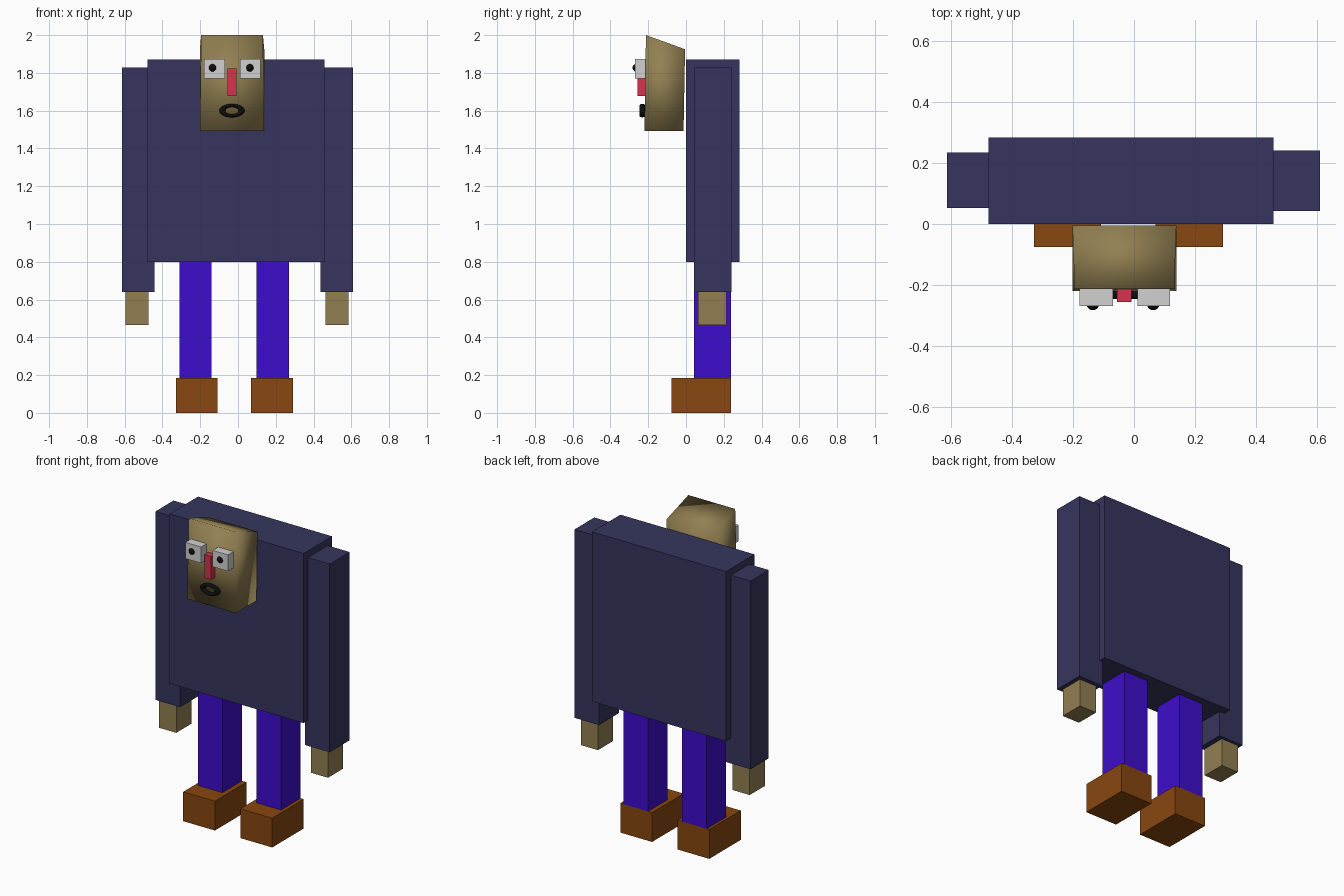
import bpy, bmesh, math
from mathutils import Vector

if "Cube" in bpy.data.objects:
    bpy.data.objects.remove(bpy.data.objects["Cube"])


def material(name, rgb):
    m = bpy.data.materials.new(name)
    m.diffuse_color = (*rgb, 1)
    m.use_nodes = True
    m.node_tree.nodes["Principled BSDF"].inputs["Base Color"].default_value = m.diffuse_color
    return m


NAVY = material("navy cloth", (0.037, 0.036, 0.112))
BLUE = material("bright blue", (0.048, 0.004, 0.61))
BROWN = material("brown leather", (0.246, 0.063, 0.005))
SKIN = material("tan skin", (0.287, 0.216, 0.084))
WHITE = material("eye white", (0.64, 0.64, 0.64))
RED = material("red nose", (0.665, 0.034, 0.076))
BLACK = material("black", (0.004, 0.004, 0.004))


def box(name, x, y, z, mat):
    """Box from (min, max) ranges on each axis."""
    bm = bmesh.new()
    bmesh.ops.create_cube(bm, size=1)
    for v in bm.verts:
        v.co = Vector([r[0] if c < 0 else r[1] for c, r in zip(v.co, (x, y, z))])
    mesh = bpy.data.meshes.new(name)
    bm.to_mesh(mesh)
    bm.free()
    mesh.materials.append(mat)
    ob = bpy.data.objects.new(name, mesh)
    bpy.context.collection.objects.link(ob)
    return ob


# Torso
box("torso", (-0.478, 0.458), (0.0, 0.284), (0.80, 1.87), NAVY)

# Sleeves, hands, legs and shoes
box("left_sleeve", (-0.614, -0.441), (0.053, 0.234), (0.64, 1.828), NAVY)
box("right_sleeve", (0.438, 0.61), (0.043, 0.241), (0.64, 1.828), NAVY)
for side, hand_x, leg_x, shoe_x in (
        ("left", (-0.595, -0.475), (-0.311, -0.139), (-0.329, -0.108)),
        ("right", (0.464, 0.584), (0.098, 0.27), (0.07, 0.292))):
    box(side + "_hand", hand_x, (0.063, 0.215), (0.465, 0.64), SKIN)
    box(side + "_leg", leg_x, (0.043, 0.238), (0.185, 0.80), BLUE)
    box(side + "_shoe", shoe_x, (-0.076, 0.238), (0.0, 0.185), BROWN)

# Head: block with a top sloping down to the back, slightly narrowed at the top
head = box("head", (-0.202, 0.139), (-0.22, -0.005), (1.492, 2.0), SKIN)
for v in head.data.vertices:
    top, back = v.co.z > 1.8, v.co.y > -0.1
    if top and back:
        v.co.z = 1.925
    elif top:
        v.co.y = -0.212
        v.co.x = -0.195 if v.co.x < 0 else 0.132
    elif back:
        v.co.y = -0.013
head.data.shade_smooth()

# Eyes with round pupils
for side, eye_x, px in (("left", (-0.179, -0.069), -0.135),
                        ("right", (0.011, 0.118), 0.063)):
    box(side + "_eye", eye_x, (-0.269, -0.21), (1.77, 1.873), WHITE)
    bpy.ops.mesh.primitive_uv_sphere_add(segments=24, ring_count=12, radius=0.021,
                                         location=(px, -0.262, 1.827))
    pupil = bpy.context.object
    pupil.name = side + "_pupil"
    pupil.data.materials.append(BLACK)
    bpy.ops.object.shade_smooth()

# Nose
box("nose", (-0.055, -0.009), (-0.256, -0.21), (1.677, 1.823), RED)

# Mouth: flattened ring
bpy.ops.mesh.primitive_torus_add(major_segments=40, minor_segments=12,
                                 major_radius=0.051, minor_radius=0.016,
                                 location=(-0.032, -0.231, 1.6),
                                 rotation=(math.pi / 2, 0, 0))
mouth = bpy.context.object
mouth.name = "mouth"
mouth.scale = (1, 0.53, 1)
mouth.data.materials.append(BLACK)
bpy.ops.object.shade_smooth()
